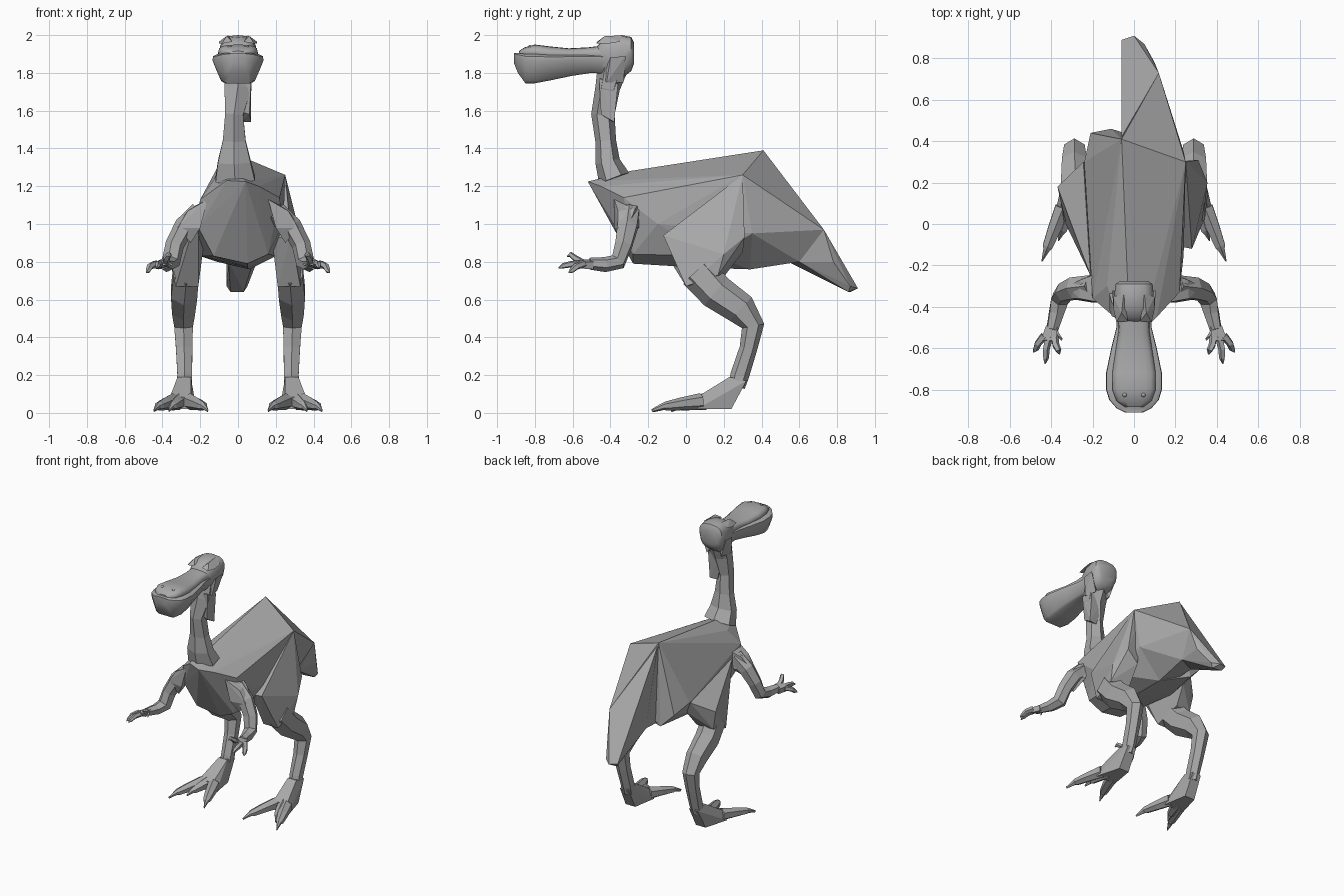
import bpy, bmesh, math
from mathutils import Vector

grey = bpy.data.materials.new("grey_skin")
grey.diffuse_color = (0.4, 0.4, 0.4, 1)


def finish(name, bm, smooth=0):
    bmesh.ops.recalc_face_normals(bm, faces=bm.faces[:])
    me = bpy.data.meshes.new(name)
    bm.to_mesh(me)
    bm.free()
    me.materials.append(grey)
    ob = bpy.data.objects.new(name, me)
    bpy.context.collection.objects.link(ob)
    if smooth:
        bpy.ops.object.select_all(action='DESELECT')
        bpy.context.view_layer.objects.active = ob
        ob.select_set(True)
        bpy.ops.object.shade_smooth_by_angle(angle=math.radians(smooth))
    return ob


def hull(name, pts, s=1):
    """Faceted solid wrapped around a few corner points."""
    bm = bmesh.new()
    for x, y, z in pts:
        bm.verts.new((x * s, y, z))
    bmesh.ops.convex_hull(bm, input=bm.verts[:])
    bmesh.ops.delete(bm, geom=[v for v in bm.verts if not v.link_faces], context='VERTS')
    return finish(name, bm)


def loft(name, rings, smooth=0):
    """Skin a list of equal-sized point rings and cap both ends."""
    bm = bmesh.new()
    rows = [[bm.verts.new(p) for p in ring] for ring in rings]
    n = len(rows[0])
    for a, b in zip(rows, rows[1:]):
        for i in range(n):
            j = (i + 1) % n
            bm.faces.new((a[i], a[j], b[j], b[i]))
    bm.faces.new(rows[0])
    bm.faces.new(rows[-1])
    return finish(name, bm, smooth)


def limb(name, path, s=1, sides=6, ref=(1, 0, 0)):
    """Tube along (x, y, z, half width, half depth) stations."""
    pts = [Vector((p[0] * s, p[1], p[2])) for p in path]
    side = Vector((ref[0] * s, ref[1], ref[2]))
    rings = []
    for i, p in enumerate(path):
        t = (pts[min(i + 1, len(pts) - 1)] - pts[max(i - 1, 0)]).normalized()
        side = (side - t * side.dot(t)).normalized()
        up = t.cross(side)
        rings.append([pts[i] + side * p[3] * math.cos(a) + up * p[4] * math.sin(a)
                      for a in (2 * math.pi * (k + .5) / sides for k in range(sides))])
    return loft(name, rings)


def skull(name, stations, low=1.0, n=16, smooth=50):
    """Loft along y from (y, half width, z low, z high); low narrows the underside."""
    rings = []
    for y, w, z0, z1 in stations:
        ring = []
        for k in range(n):
            a = 2 * math.pi * k / n
            c, d = math.cos(a), math.sin(a)
            c = math.copysign(abs(c) ** .7, c)
            d = math.copysign(abs(d) ** .7, d)
            f = 1 + (low - 1) * (1 - d) / 2
            ring.append((w * c * f, y, (z0 + z1) / 2 + (z1 - z0) / 2 * d))
        rings.append(ring)
    return loft(name, rings, smooth)


def scoop(name, stations):
    """Lower bill: wide rounded rim over a narrower flat floor."""
    prof = [(.50, 0), (.66, .08), (.85, .45), (1, .78), (.98, .92), (.80, 1)]
    prof += [(-x, z) for x, z in reversed(prof)]
    return loft(name, [[(w * x, y, z0 + (z1 - z0) * z) for x, z in prof]
                       for y, w, z0, z1 in stations], 40)


# Angular torso, higher on the right hip
hull("body", [(-.06, .41, 1.39), (.25, .30, 1.26), (.04, -.52, 1.225), (-.06, -.48, 1.23),
              (-.03, -.30, 1.28), (.11, -.45, 1.20), (.22, -.33, 1.14), (.24, -.15, 1.0),
              (-.20, -.36, 1.13), (-.13, -.30, 1.23), (-.21, -.33, .98), (-.13, -.30, .83),
              (.05, -.28, .79), (.16, -.28, .84), (-.20, .15, .83), (-.24, .30, .95),
              (-.21, .44, .90), (-.11, .46, .80), (.06, .34, .76), (.05, .05, .77),
              (.20, .15, .83), (.24, .35, .95)])

# Rump running from the right hip into the tail
hull("rump", [(-.06, .41, 1.39), (.25, .30, 1.26), (.24, .35, .95), (.12, .73, .97),
              (.08, .60, .80), (-.05, .54, .80), (-.06, .45, .85), (-.05, .30, .79),
              (.06, .34, .76)])

# Short drooping tail
hull("tail", [(-.06, .42, 1.37), (.12, .73, .97), (.08, .60, .80), (-.05, .54, .80),
              (-.06, .89, .67), (.0, .91, .66), (.05, .87, .67), (.03, .86, .64),
              (-.04, .87, .64), (.10, .78, .80)])

# Neck with a flap behind the throat
limb("neck", [(-.015, -.38, 1.24, .12, .085), (-.02, -.415, 1.33, .10, .065),
              (-.02, -.425, 1.44, .07, .055), (-.02, -.44, 1.58, .055, .062),
              (0, -.415, 1.72, .083, .065), (0, -.39, 1.82, .085, .08)], sides=6)
hull("neck_flap", [(-.06, -.46, 1.77), (.07, -.46, 1.77), (-.05, -.36, 1.76), (.07, -.36, 1.74),
                   (.01, -.385, 1.54), (.07, -.38, 1.54), (.0, -.45, 1.60), (.06, -.45, 1.58)])

# Head: cranium and broad spoon-shaped bill
skull("cranium", [(-.48, .07, 1.83, 1.93), (-.45, .085, 1.80, 1.965), (-.41, .10, 1.775, 1.99),
                  (-.34, .105, 1.77, 2.0), (-.29, .10, 1.81, 1.99), (-.275, .075, 1.85, 1.96)], .8)
scoop("lower_bill", [(-.36, .08, 1.79, 1.89), (-.50, .085, 1.80, 1.895), (-.60, .11, 1.785, 1.895),
                     (-.72, .135, 1.76, 1.895), (-.80, .135, 1.745, 1.90), (-.85, .12, 1.745, 1.90),
                     (-.89, .085, 1.80, 1.905), (-.91, .045, 1.85, 1.905)])
skull("upper_bill", [(-.40, .078, 1.85, 1.95), (-.52, .075, 1.86, 1.935), (-.62, .09, 1.86, 1.93),
                     (-.72, .105, 1.86, 1.94), (-.80, .105, 1.87, 1.95), (-.855, .085, 1.88, 1.935),
                     (-.885, .045, 1.885, 1.915)])

for s, tag in ((-1, "left"), (1, "right")):
    # Brow, cheek and nostril
    hull("brow_" + tag, [(.03, -.47, 1.965), (.085, -.475, 1.955), (.10, -.41, 1.955),
                         (.10, -.35, 1.965), (.05, -.34, 1.998), (.06, -.43, 1.995)], s)
    hull("cheek_" + tag, [(.10, -.40, 1.88), (.105, -.32, 1.89), (.06, -.43, 1.79),
                          (.06, -.33, 1.75), (.08, -.42, 1.75), (.04, -.45, 1.77),
                          (.03, -.35, 1.80)], s)
    bm = bmesh.new()
    bmesh.ops.create_icosphere(bm, subdivisions=2, radius=.012)
    bmesh.ops.translate(bm, vec=(.045 * s, -.825, 1.936), verts=bm.verts[:])
    finish("nostril_" + tag, bm, 60)

    # Thigh: the right one rises to the hip corner, the left tucks under the flank
    if s > 0:
        thigh = [(.25, .30, 1.26), (.19, .30, 1.24), (.28, -.12, .94), (.355, .20, .84),
                 (.31, .31, .93), (.22, .30, .85), (.18, -.10, .92), (.30, -.05, .82),
                 (.21, .20, .72)]
    else:
        thigh = [(.21, -.25, 1.07), (.235, -.06, .93), (.37, .18, .87), (.245, .30, .95),
                 (.20, .28, .86), (.18, -.10, .90), (.285, -.03, .82), (.22, .19, .74)]
    hull("thigh_" + tag, thigh + [(.20, -.04, .81), (.21, 0, .67), (.33, 0, .67),
                                  (.345, .17, .73)], s)

    # Shin, raised ankle and lower leg
    limb("lower_leg_" + tag, [(.275, .06, .75, .078, .10), (.285, .16, .64, .08, .095),
                              (.288, .29, .55, .07, .085), (.288, .355, .46, .057, .06),
                              (.285, .33, .34, .05, .047), (.282, .285, .20, .045, .05),
                              (.285, .268, .14, .045, .045)], s)

    # Foot wedge and clawed toes
    hull("foot_" + tag, [(.25, .23, .19), (.32, .23, .19), (.25, .32, .17), (.32, .32, .17),
                         (.25, .24, .02), (.33, .24, .02), (.22, .06, .02), (.38, .06, .02),
                         (.25, .06, .085), (.36, .06, .085), (.28, .15, .12)], s)
    toes = [("outer", .345, .08, .445, -.18), ("middle", .31, .10, .365, -.08),
            ("inner", .255, .08, .16, -.17)]
    for part, x0, y0, x1, y1 in toes:
        def at(f): return x0 + (x1 - x0) * f, y0 + (y1 - y0) * f
        limb(part + "_toe_" + tag, [(*at(0), .06, .042, .045), (*at(.4), .048, .036, .034),
                                    (*at(.72), .036, .028, .024), (*at(.78), .034, .018, .018),
                                    (*at(1), .012, .003, .008)], s)

    # Arm: shoulder, upper arm, bent elbow and forearm
    hull("shoulder_" + tag, [(.16, -.38, 1.13), (.18, -.24, 1.12), (.26, -.27, 1.08),
                             (.265, -.36, 1.07), (.20, -.38, .98), (.22, -.25, .98),
                             (.325, -.30, 1.0), (.32, -.36, .98), (.25, -.34, .90)], s)
    limb("arm_" + tag, [(.20, -.30, 1.06, .06, .06), (.285, -.31, .985, .06, .055),
                        (.335, -.33, .89, .05, .05), (.355, -.36, .80, .045, .05),
                        (.375, -.43, .785, .04, .04), (.395, -.51, .79, .032, .03)],
         s, ref=(0, 1, 0))

    # Hand and fingers
    hull("palm_" + tag, [(.37, -.49, .81), (.425, -.49, .80), (.375, -.49, .77),
                         (.42, -.49, .76), (.375, -.565, .815), (.45, -.56, .80),
                         (.38, -.57, .785), (.445, -.565, .765)], s)
    fingers = [("inner", .385, .36, -.63, .835), ("middle", .41, .43, -.675, .775),
               ("outer", .435, .485, -.62, .75)]
    for part, x0, x1, y1, z1 in fingers:
        limb(part + "_finger_" + tag,
             [(x0, -.54, .79, .02, .02),
              ((x0 + x1) / 2 + .006, (y1 - .54) / 2, (.80 + z1) / 2, .018, .018),
              (x0 + (x1 - x0) * .8, -.54 + (y1 + .54) * .8, z1 + .004, .015, .015),
              (x1, y1, z1 - .008, .003, .003)], s, sides=5)
    hull("thumb_" + tag, [(.385, -.49, .80), (.385, -.53, .80), (.38, -.51, .77),
                          (.345, -.555, .79), (.35, -.565, .78)], s)
